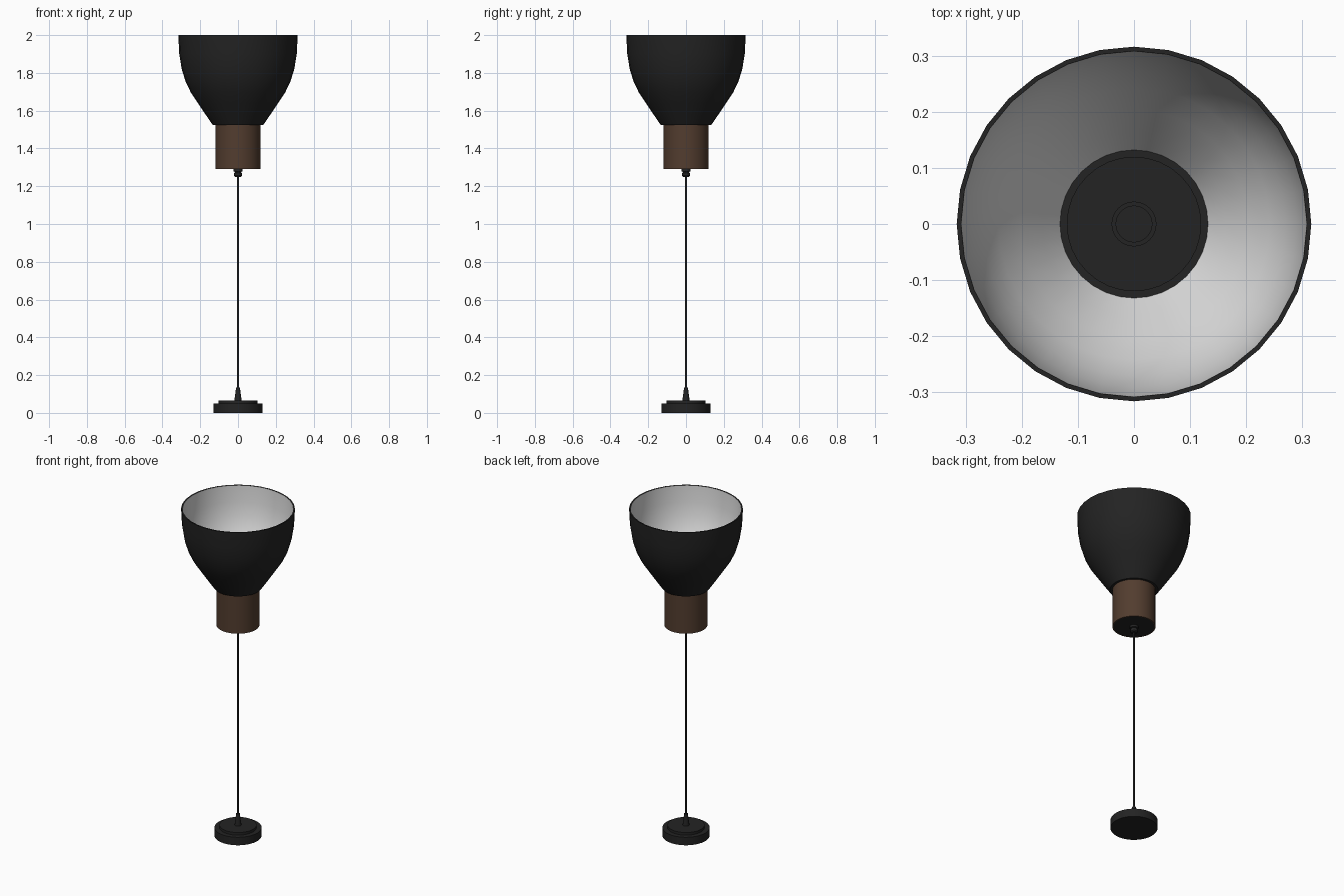
import bpy, bmesh, math

if "Cube" in bpy.data.objects:
    bpy.data.objects.remove(bpy.data.objects["Cube"])


def material(name, rgb):
    m = bpy.data.materials.new(name)
    m.diffuse_color = (*rgb, 1)
    m.use_nodes = True
    m.node_tree.nodes["Principled BSDF"].inputs["Base Color"].default_value = m.diffuse_color
    return m


BLACK = material("matte black", (0.017, 0.017, 0.017))
WOOD = material("dark walnut", (0.085, 0.046, 0.028))
WHITE = material("white enamel", (0.72, 0.72, 0.72))


def lathe(name, profile, mats, sides=32, rule=None, angle=35):
    """Revolve (radius, z) points around z; radius 0 closes to a pole."""
    bm = bmesh.new()
    rings = []
    for r, z in profile:
        if r == 0:
            rings.append([bm.verts.new((0, 0, z))] * sides)
        else:
            rings.append([bm.verts.new((r * math.cos(2 * math.pi * i / sides),
                                        r * math.sin(2 * math.pi * i / sides), z))
                          for i in range(sides)])
    for k, (a, b) in enumerate(zip(rings, rings[1:])):
        for i in range(sides):
            j = (i + 1) % sides
            loop = list(dict.fromkeys([a[i], a[j], b[j], b[i]]))
            face = bm.faces.new(loop)
            face.material_index = rule(k) if rule else 0
    mesh = bpy.data.meshes.new(name)
    bm.to_mesh(mesh)
    bm.free()
    for m in mats:
        mesh.materials.append(m)
    ob = bpy.data.objects.new(name, mesh)
    bpy.context.collection.objects.link(ob)
    bpy.context.view_layer.objects.active = ob
    ob.select_set(True)
    bpy.ops.object.shade_smooth_by_angle(angle=math.radians(angle))
    ob.select_set(False)
    return ob


# Bell shade: black outside and rim, white inside
outer = [(0.119, 1.525), (0.134, 1.525), (0.172, 1.58), (0.212, 1.64),
         (0.25, 1.697), (0.278, 1.755), (0.298, 1.82), (0.311, 1.90), (0.316, 2.0)]
inner = [(0.308, 2.0), (0.303, 1.90), (0.290, 1.822), (0.270, 1.758),
         (0.242, 1.701), (0.204, 1.645), (0.164, 1.585), (0.132, 1.538)]
lathe("shade", outer + inner, [BLACK, WHITE],
      rule=lambda k: 1 if k >= len(outer) else 0)

# Floor of the shade with a shallow step and the lamp socket ring
lathe("socket_plate", [(0.134, 1.530), (0.134, 1.538), (0.119, 1.538), (0.119, 1.535),
                       (0.040, 1.535), (0.040, 1.550), (0.032, 1.550), (0.032, 1.540),
                       (0, 1.540)], [BLACK])

# Wooden neck and its black end cap
lathe("wood_neck", [(0.114, 1.290), (0.120, 1.290), (0.120, 1.527), (0.114, 1.527)], [WOOD])
lathe("neck_cap", [(0, 1.292), (0.116, 1.292), (0.116, 1.300), (0, 1.300)][::1], [BLACK])

# Cord grip, cord and strain relief
lathe("cord_grip", [(0, 1.250), (0.016, 1.250), (0.021, 1.256), (0.021, 1.270),
                    (0.017, 1.272), (0.017, 1.276), (0.024, 1.278), (0.024, 1.294),
                    (0, 1.294)], [BLACK], sides=16)
lathe("cord", [(0.0055, 0.06), (0.0055, 1.26)], [BLACK], sides=12)
lathe("strain_relief", [(0.019, 0.060), (0.018, 0.075), (0.010, 0.135), (0, 0.135)],
      [BLACK], sides=16)

# Round mounting plate with a raised step
lathe("mounting_plate", [(0, 0), (0.131, 0), (0.131, 0.049), (0.103, 0.049),
                         (0.103, 0.065), (0, 0.065)], [BLACK])
